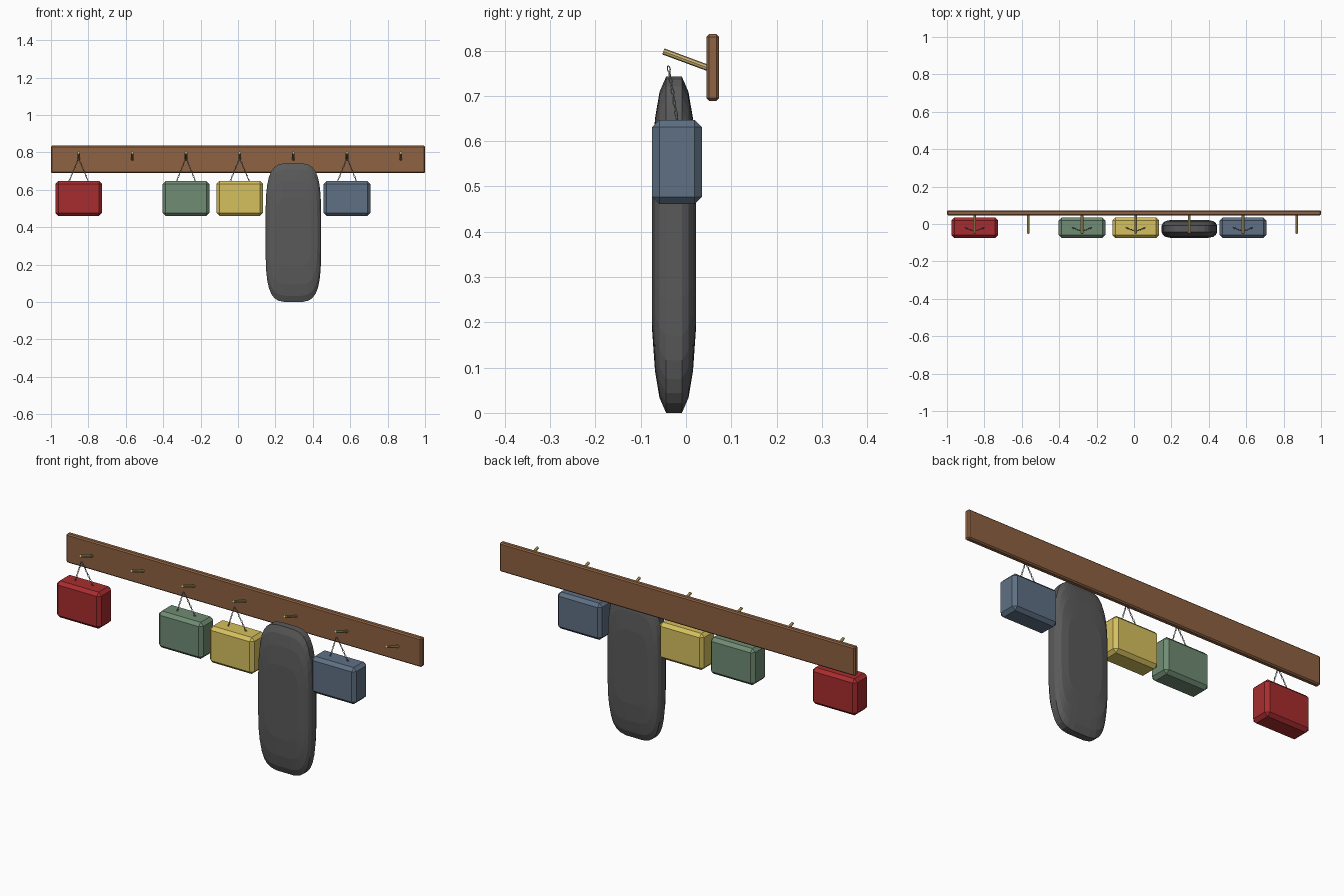
import bpy, bmesh, math
from mathutils import Vector

cube = bpy.data.objects.get("Cube")
if cube:
    bpy.data.objects.remove(cube, do_unlink=True)


def material(name, r, g, b):
    lin = [((c / 255 + 0.055) / 1.055) ** 2.4 for c in (r, g, b)] + [1]
    m = bpy.data.materials.new(name)
    m.use_nodes = True
    m.diffuse_color = lin
    m.node_tree.nodes["Principled BSDF"].inputs["Base Color"].default_value = lin
    return m


wood = material("brown wood", 142, 98, 66)
peg_wood = material("pale wood", 208, 184, 118)
metal = material("grey metal", 150, 152, 155)
charcoal = material("charcoal fabric", 90, 90, 90)
red = material("red fabric", 168, 44, 46)
green = material("green fabric", 112, 140, 116)
yellow = material("yellow fabric", 214, 192, 94)
blue = material("slate blue fabric", 94, 112, 131)


def finish(name, bm, mat):
    bmesh.ops.recalc_face_normals(bm, faces=bm.faces[:])
    me = bpy.data.meshes.new(name)
    bm.to_mesh(me)
    bm.free()
    me.materials.append(mat)
    ob = bpy.data.objects.new(name, me)
    bpy.context.collection.objects.link(ob)
    return ob


def chamfered_box(name, centre, size, chamfer, mat):
    bm = bmesh.new()
    bmesh.ops.create_cube(bm, size=1)
    bmesh.ops.scale(bm, vec=size, verts=bm.verts[:])
    bmesh.ops.bevel(bm, geom=bm.edges[:], offset=chamfer, segments=1, affect='EDGES')
    ob = finish(name, bm, mat)
    ob.location = centre
    return ob


def rod(name, a, b, radius, mat):
    a, b = Vector(a), Vector(b)
    bm = bmesh.new()
    bmesh.ops.create_cone(bm, cap_ends=True, segments=8, radius1=radius,
                          radius2=radius, depth=(b - a).length)
    ob = finish(name, bm, mat)
    ob.location = (a + b) / 2
    ob.rotation_euler = (b - a).to_track_quat('Z', 'Y').to_euler()
    return ob


def chain(name, a, b, count, mat):
    """Interlocking oval links, each turned a quarter from the last."""
    a, b = Vector(a), Vector(b)
    step = (b - a).length / count
    bm = bmesh.new()
    around, sides, wire = 8, 4, 0.0014
    for k in range(count):
        rings = []
        for i in range(around):
            t = 2 * math.pi * i / around
            ring = []
            for j in range(sides):
                p = 2 * math.pi * j / sides
                out = wire * math.cos(p)
                u = (0.0034 + out) * math.cos(t)
                w = (step * 0.58 + out) * math.sin(t)
                v = wire * math.sin(p)
                x, y = (u, v) if k % 2 else (v, u)
                ring.append(bm.verts.new((x, y, w + step * (k + 0.5))))
            rings.append(ring)
        for i in range(around):
            r, s = rings[i], rings[(i + 1) % around]
            for j in range(sides):
                n = (j + 1) % sides
                bm.faces.new((r[j], r[n], s[n], s[j]))
    ob = finish(name, bm, mat)
    ob.location = a
    ob.rotation_euler = (b - a).to_track_quat('Z', 'Y').to_euler()
    return ob


def padded_bag(name, centre, half_w, half_h, layers, mat, around=32):
    """Rounded-rectangle outlines stacked from back to front."""
    bm = bmesh.new()
    rings = []
    for y, sx, sz in layers:
        ring = []
        for i in range(around):
            t = 2 * math.pi * (i + 0.5) / around
            c, s = math.cos(t), math.sin(t)
            x = math.copysign(abs(c) ** 0.5, c) * half_w * sx
            z = math.copysign(abs(s) ** 0.5, s) * half_h * sz
            ring.append(bm.verts.new((x, y, z)))
        rings.append(ring)
    for r, s in zip(rings, rings[1:]):
        for i in range(around):
            n = (i + 1) % around
            bm.faces.new((r[i], r[n], s[n], s[i]))
    bm.faces.new(rings[0])
    bm.faces.new(rings[-1])
    ob = finish(name, bm, mat)
    ob.location = centre
    return ob


# Wall board
chamfered_box("board", (0, 0.059, 0.7625), (2, 0.028, 0.147), 0.006, wood)

# Row of tilted pegs
peg_x = [-0.852 + 0.287 * i for i in range(7)]
for i, x in enumerate(peg_x):
    rod(f"peg_{i + 1}", (x, -0.05, 0.798), (x, 0.05, 0.761), 0.007, peg_wood)

# Small bags, each hung on two chains
for i, label, mat in ((0, "red", red), (2, "green", green),
                      (3, "yellow", yellow), (5, "blue", blue)):
    x = peg_x[i]
    chamfered_box(f"{label}_bag", (x, -0.02, 0.554), (0.25, 0.11, 0.186), 0.016, mat)
    for side, word in ((-1, "right"), (1, "left")):
        chain(f"{label}_bag_{word}_chain", (x + side * 0.052, -0.019, 0.642),
              (x + side * 0.002, -0.039, 0.765), 10, metal)

# Long padded bag
half = [(0.0175, 1, 1), (0.032, 0.95, 0.91), (0.042, 0.86, 0.75), (0.0485, 0.64, 0.5)]
layers = [(-y, a, b) for y, a, b in reversed(half)] + half
padded_bag("long_bag", (0.296, -0.0265, 0.371), 0.149, 0.372, layers, charcoal)
